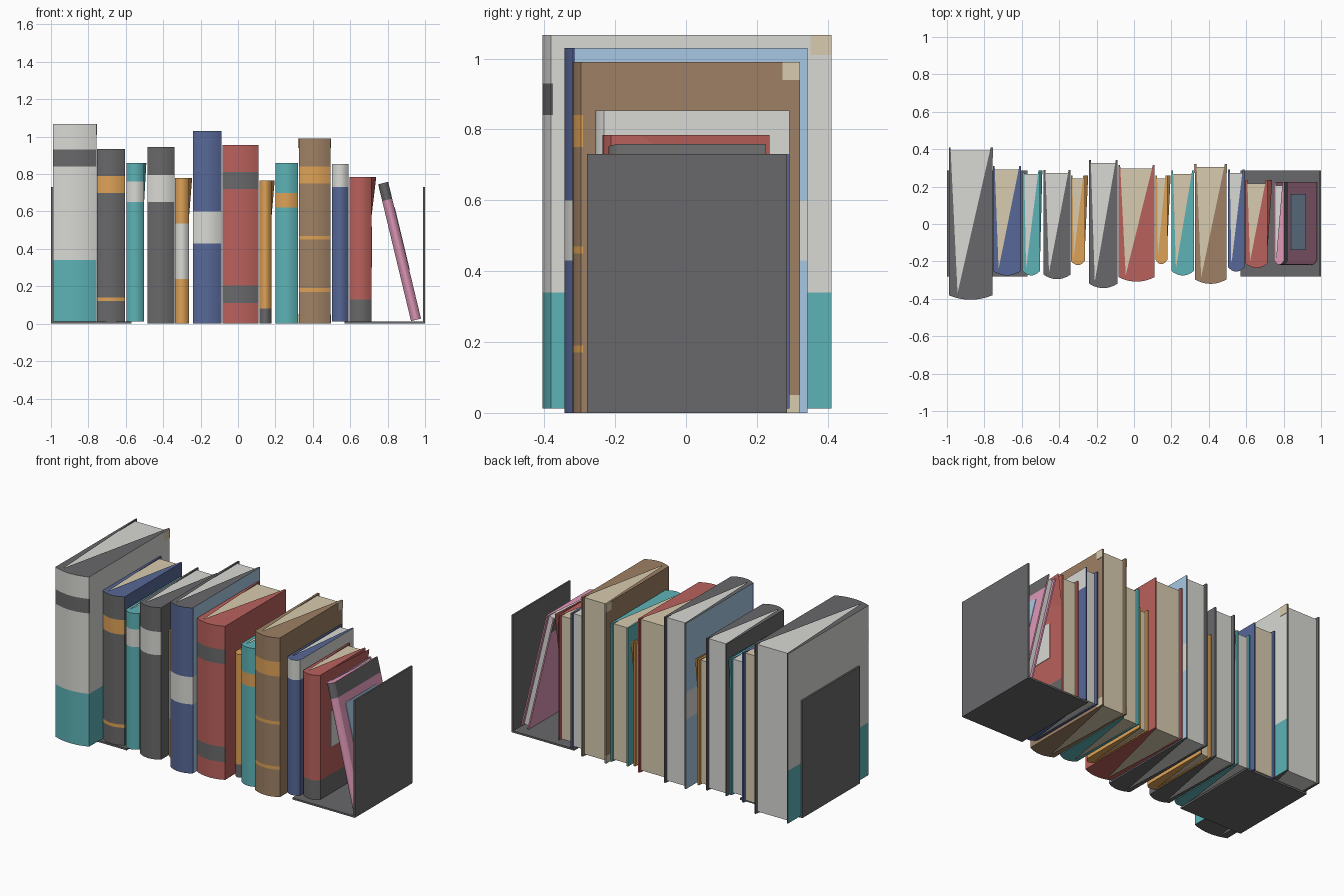
import bpy, bmesh, math
from mathutils import Vector, Matrix

if "Cube" in bpy.data.objects:
    bpy.data.objects.remove(bpy.data.objects["Cube"])

COLOURS = {
    "charcoal": (.14, .14, .145), "pale_grey": (.69, .69, .66), "teal": (.11, .45, .47),
    "navy": (.096, .137, .31), "sky_blue": (.39, .58, .77), "brick_red": (.49, .12, .107),
    "ochre": (.73, .36, .096), "brown": (.34, .217, .128), "cream": (.69, .60, .43),
    "pink": (.73, .31, .47)}
NAMES = list(COLOURS)
MATS = []
for n, c in COLOURS.items():
    m = bpy.data.materials.new(n)
    m.diffuse_color = (*c, 1)
    m.use_nodes = True
    m.node_tree.nodes["Principled BSDF"].inputs["Base Color"].default_value = m.diffuse_color
    MATS.append(m)
C, W, T, N, S, R, O, B, K, P = range(10)


def add_face(bm, pts, facing, mat):
    """Add one face turned towards the given direction."""
    f = bm.faces.new([bm.verts.new(p) for p in pts])
    f.normal_update()
    if f.normal.dot(Vector(facing)) < 0:
        f.normal_flip()
    f.material_index = mat


def finish(name, bm, matrix=None, smooth=False):
    bmesh.ops.remove_doubles(bm, verts=bm.verts, dist=1e-5)
    me = bpy.data.meshes.new(name)
    bm.to_mesh(me)
    bm.free()
    for m in MATS:
        me.materials.append(m)
    ob = bpy.data.objects.new(name, me)
    bpy.context.collection.objects.link(ob)
    if matrix:
        ob.matrix_world = matrix
    if smooth:
        bpy.ops.object.select_all(action='DESELECT')
        ob.select_set(True)
        bpy.context.view_layer.objects.active = ob
        bpy.ops.object.shade_smooth_by_angle(angle=math.radians(30))
    return ob


def box(name, lo, hi, mat, matrix=None):
    bm = bmesh.new()
    bmesh.ops.create_cube(bm, size=1)
    for v in bm.verts:
        v.co = [l + (c + .5) * (h - l) for l, h, c in zip(lo, hi, v.co)]
    for f in bm.faces:
        f.material_index = mat
    return finish(name, bm, matrix)


def band(bands, z):
    """Colour of a list of (upper height, colour) bands at height z."""
    return next((c for top, c in bands if z < top), bands[-1][1])


def book(name, x0, x1, yf, yb, z0, z1, base, pages, spine, cover, flap=None, matrix=None):
    bm = bmesh.new()
    t, bulge, seg = .009, .024, 10
    w, cx = x1 - x0, (x0 + x1) / 2
    ys, yh = yf + bulge, yf + .03
    # rounded spine, flanked by hinge strips and covers
    arc = []
    for i in range(seg + 1):
        u = -1 + 2 * i / seg
        arc.append((cx + u * w / 2, ys - bulge * (1 - u * u)))
    outline = [(x0, yb), (x0, yh)] + arc + [(x1, yh), (x1, yb)]
    cuts = {z0, z1} | {h for h, _ in spine + cover if z0 < h < z1}
    levels = sorted(cuts)
    for za, zb in zip(levels, levels[1:]):
        zm = (za + zb) / 2
        for i, (a, b) in enumerate(zip(outline, outline[1:])):
            side = i in (0, len(outline) - 2)
            d = (b[1] - a[1], a[0] - b[0], 0)
            add_face(bm, [(*a, za), (*b, za), (*b, zb), (*a, zb)], d,
                     band(cover if side else spine, zm))
    # inside and rear edge of each cover
    for xo, xi, s in ((x0, x0 + t, 1), (x1, x1 - t, -1)):
        add_face(bm, [(xi, ys, z0), (xi, yb, z0), (xi, yb, z1), (xi, ys, z1)], (s, 0, 0), base)
        add_face(bm, [(xo, yb, z0), (xi, yb, z0), (xi, yb, z1), (xo, yb, z1)], (0, 1, 0), base)
    # wedge-shaped caps that leave a triangle of pages showing
    ring = [(x0 + t, yb)] + outline + [(x1 - t, yb)]
    hub = (x0 + .2 * w, yf + .035)
    for z, s in ((z0, -1), (z1, 1)):
        for a, b in zip(ring, ring[1:]):
            add_face(bm, [(*hub, z), (*a, z), (*b, z)], (0, 0, s), base)
    # lifted corner of the right cover
    if flap:
        add_face(bm, [(x1, yb, z1 - .21), (x1, yf + .1, z1), (x1 + flap, yb, z1)], (1, 0, 0), base)
    finish(name + "_cover", bm, matrix, True)
    box(name + "_pages", (x0 + t, ys + .01, z0 + .008), (x1 - t, yb - .018, z1 - .008),
        pages, matrix)


TOP = 9  # any height above the tallest book

# upright books, left to right
book("tall_book", -.99, -.757, -.405, .41, .012, 1.067, C, W,
     [(.34, T), (.84, W), (.93, C), (TOP, W)], [(.34, T), (TOP, W)])
book("charcoal_spine_book", -.754, -.604, -.275, .31, .003, .935, N, K,
     [(.12, C), (.14, O), (.70, C), (.79, O), (TOP, C)], [(TOP, N)])
book("thin_teal_book", -.596, -.502, -.275, .285, .012, .86, T, W,
     [(.65, T), (.76, W), (TOP, T)], [(TOP, T)], .012)
book("charcoal_book", -.483, -.34, -.295, .29, 0, .945, C, W,
     [(.65, C), (.795, W), (TOP, C)], [(TOP, C)])
book("thin_ochre_book", -.338, -.262, -.22, .26, 0, .78, O, K,
     [(.24, O), (.535, W), (TOP, O)], [(TOP, O)], .017)
book("navy_book", -.24, -.088, -.343, .343, 0, 1.03, C, W,
     [(.43, N), (.60, W), (TOP, N)], [(.43, S), (.60, W), (TOP, S)])
book("red_book", -.083, .11, -.308, .315, 0, .955, R, K,
     [(.11, R), (.205, C), (.72, R), (.81, C), (TOP, R)], [(TOP, R)])
book("small_ochre_book", .115, .178, -.215, .26, 0, .765, O, K,
     [(.08, C), (TOP, O)], [(TOP, O)], .018)
book("teal_book", .20, .32, -.275, .285, 0, .86, T, K,
     [(.62, T), (.70, O), (TOP, T)], [(TOP, T)])
book("brown_book", .325, .495, -.32, .322, 0, .99, B, K,
     [(.17, B), (.19, O), (.45, B), (.47, O), (.75, B), (.84, O), (TOP, B)], [(TOP, B)])
book("two_tone_book", .503, .59, -.255, .292, .012, .853, N, W,
     [(.73, N), (TOP, W)], [(.73, N), (TOP, W)])
book("small_red_book", .597, .714, -.235, .235, .004, .784, R, K,
     [(.13, C), (TOP, R)], [(.13, C), (TOP, R)], .025)

# cover corners and panels as thin plates
box("tall_book_corner", (-.757, .352, 1.01), (-.754, .41, 1.067), K)
for side, x in (("left", .322), ("right", .495)):
    for end, z in (("lower", 0), ("upper", .94)):
        box(f"brown_book_{side}_{end}_corner", (x, .272, z), (x + .003, .322, z + .05), K)
box("small_red_book_panel", (.714, -.11, .30), (.717, .13, .52), W)

# leaning book
lean = Matrix.Translation((.925, 0, .014)) @ Matrix.Rotation(math.radians(-13.5), 4, 'Y')
book("leaning_book", 0, .055, -.218, .225, 0, .752, P, W,
     [(.66, P), (TOP, C)], [(.66, P), (TOP, C)], None, lean)
box("leaning_book_panel", (.055, -.14, .27), (.058, .16, .61), S, lean)

# L-shaped bookends
for s, side in ((-1, "left"), (1, "right")):
    xs = sorted((s * 1.0, s * .99))
    box(f"{side}_bookend_plate", (xs[0], -.28, 0), (xs[1], .285, .73), C)
    xs = sorted((s * .99, s * .57))
    box(f"{side}_bookend_base", (xs[0], -.28, 0), (xs[1], .285, .011), C)
